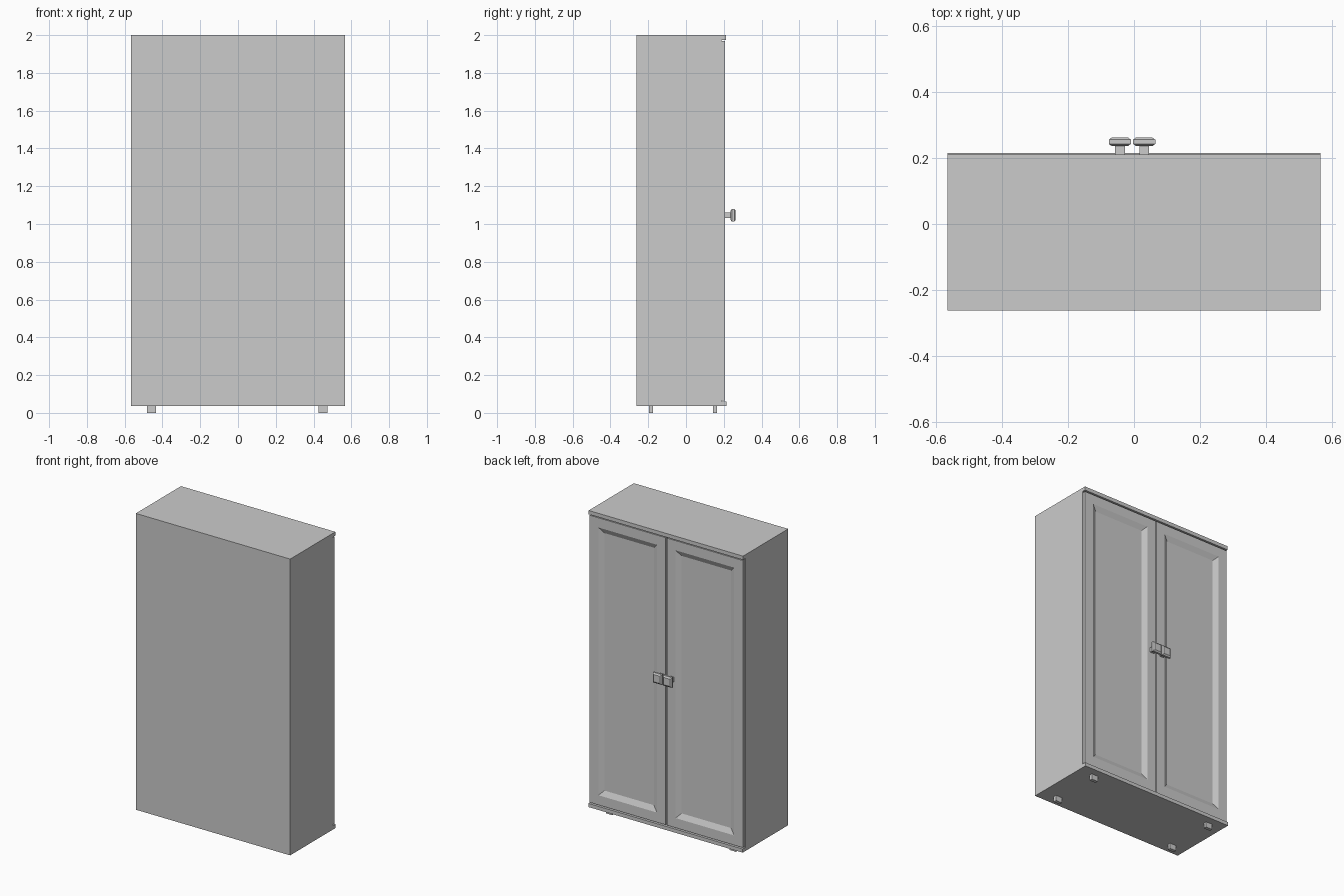
import bpy, bmesh
from mathutils import Vector

if "Cube" in bpy.data.objects:
    bpy.data.objects.remove(bpy.data.objects["Cube"])


def finish(name, bm):
    bmesh.ops.recalc_face_normals(bm, faces=bm.faces[:])
    me = bpy.data.meshes.new(name)
    bm.to_mesh(me)
    bm.free()
    ob = bpy.data.objects.new(name, me)
    bpy.context.collection.objects.link(ob)
    return ob


def box_bm(lo, hi):
    lo, hi = Vector(lo), Vector(hi)
    bm = bmesh.new()
    bmesh.ops.create_cube(bm, size=1)
    for v in bm.verts:
        v.co = (lo + hi) / 2 + v.co * (hi - lo)
    bmesh.ops.recalc_face_normals(bm, faces=bm.faces[:])
    return bm


# carcass: side profile with top and bottom lips, extruded across the width
W = 0.566
profile = [(-0.262, 0.036), (0.215, 0.036), (0.215, 0.06), (0.187, 0.06),
           (0.187, 1.975), (0.211, 1.975), (0.211, 2.0), (-0.262, 2.0)]
bm = bmesh.new()
face = bm.faces.new([bm.verts.new((-W, y, z)) for y, z in profile])
res = bmesh.ops.extrude_face_region(bm, geom=[face])
moved = [g for g in res["geom"] if isinstance(g, bmesh.types.BMVert)]
bmesh.ops.translate(bm, verts=moved, vec=(2 * W, 0, 0))
finish("cabinet_body", bm)


# doors: slab with a bevelled, recessed panel
def door(name, x0, x1):
    bm = box_bm((x0, 0.185, 0.065), (x1, 0.207, 1.968))
    front = [f for f in bm.faces if f.normal.y > 0.9]
    bmesh.ops.inset_region(bm, faces=front, thickness=0.064, use_even_offset=True)
    bmesh.ops.inset_region(bm, faces=front, thickness=0.034, use_even_offset=True)
    for v in front[0].verts:
        v.co.y -= 0.016
    finish(name, bm)


door("left_door", -0.562, -0.004)
door("right_door", 0.004, 0.562)


# knobs: square stem flaring into a chamfered square head
def knob(name, cx, cz=1.046):
    rings = [(0.2, 0.015), (0.236, 0.015), (0.236, 0.024), (0.243, 0.0335),
             (0.256, 0.0335), (0.263, 0.024)]
    bm = bmesh.new()
    loops = [[bm.verts.new((cx + sx * r, y, cz + sz * r))
              for sx, sz in ((-1, -1), (1, -1), (1, 1), (-1, 1))] for y, r in rings]
    for a, b in zip(loops, loops[1:]):
        for i in range(4):
            j = (i + 1) % 4
            bm.faces.new((a[i], a[j], b[j], b[i]))
    bm.faces.new(loops[0])
    bm.faces.new(loops[-1])
    finish(name, bm)


knob("left_knob", -0.043)
knob("right_knob", 0.031)

# feet: four small blocks
for sx, cx in (("left", -0.458), ("right", 0.449)):
    for sy, cy in (("back", -0.186), ("door_side", 0.154)):
        finish(f"{sy}_{sx}_foot",
               box_bm((cx - 0.024, cy - 0.011, 0), (cx + 0.024, cy + 0.011, 0.04)))
